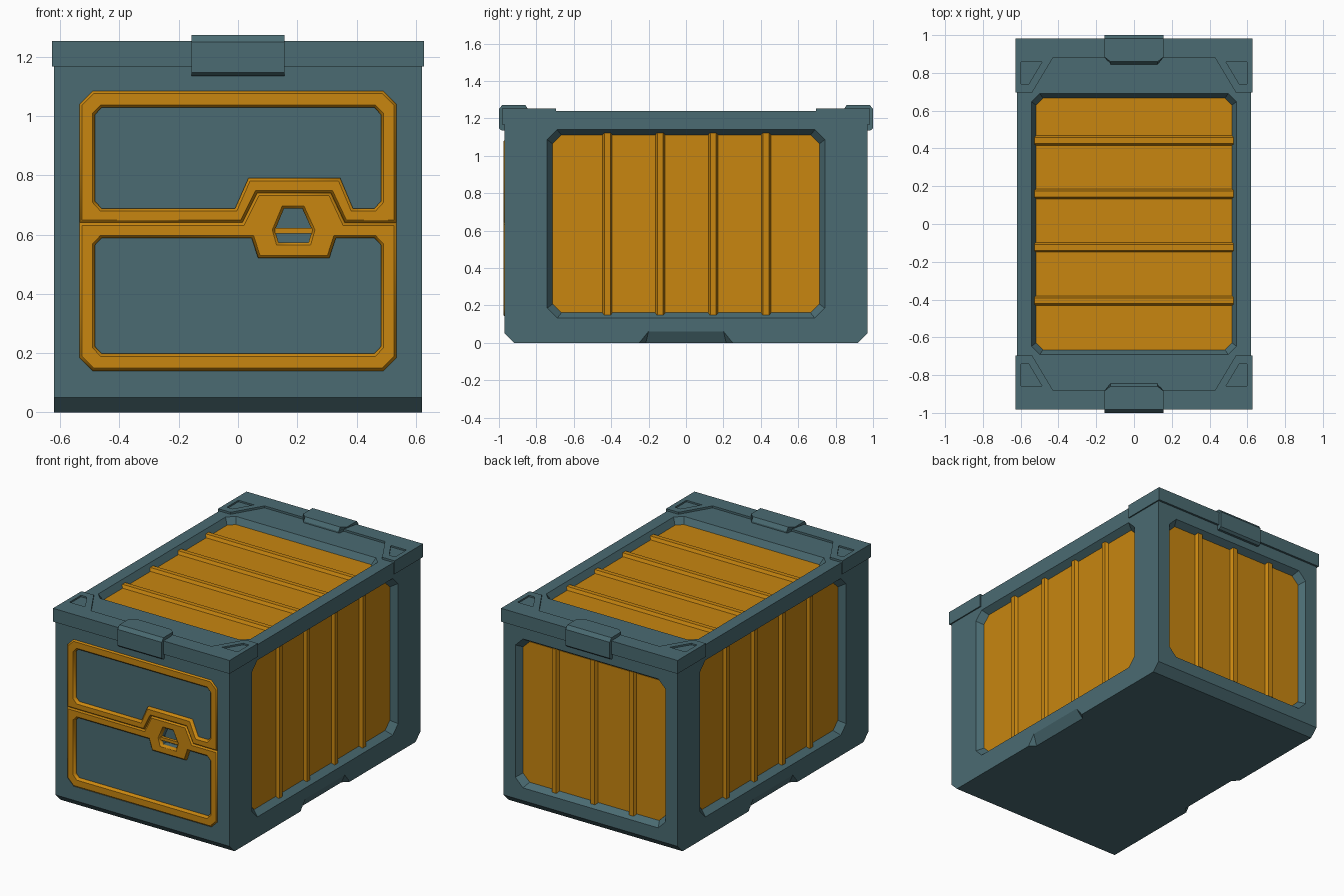
import bpy, bmesh, math

if "Cube" in bpy.data.objects:
    bpy.data.objects.remove(bpy.data.objects["Cube"])


def material(name, rgb):
    m = bpy.data.materials.new(name)
    m.diffuse_color = (*rgb, 1)
    m.use_nodes = True
    m.node_tree.nodes["Principled BSDF"].inputs["Base Color"].default_value = m.diffuse_color
    return m


TEAL = material("slate teal", (0.069, 0.147, 0.168))
ORANGE = material("amber orange", (0.578, 0.238, 0.005))
W, L, H = 0.62, 0.97, 1.24      # body half width, half length, height


def finish(name, bm, mat):
    bmesh.ops.recalc_face_normals(bm, faces=bm.faces[:])
    me = bpy.data.meshes.new(name)
    bm.to_mesh(me)
    bm.free()
    me.materials.append(mat)
    ob = bpy.data.objects.new(name, me)
    bpy.context.collection.objects.link(ob)
    return ob


def loft(name, a, b, mat):
    """Solid between two rings with equal point counts."""
    bm = bmesh.new()
    va, vb = [bm.verts.new(p) for p in a], [bm.verts.new(p) for p in b]
    bm.faces.new(va)
    bm.faces.new(vb)
    n = len(va)
    for i in range(n):
        j = (i + 1) % n
        bm.faces.new((va[i], va[j], vb[j], vb[i]))
    return finish(name, bm, mat)


def hull(name, pts, mat):
    bm = bmesh.new()
    for p in pts:
        bm.verts.new(p)
    r = bmesh.ops.convex_hull(bm, input=bm.verts[:])
    junk = {v for v in r["geom_interior"] if isinstance(v, bmesh.types.BMVert)}
    bmesh.ops.delete(bm, geom=list(junk), context='VERTS')
    return finish(name, bm, mat)


def baked(ob):
    dg = bpy.context.evaluated_depsgraph_get()
    return bpy.data.meshes.new_from_object(ob.evaluated_get(dg))


def cut(ob, cutters):
    for c in cutters:
        c.hide_render = True
        m = ob.modifiers.new("cut", 'BOOLEAN')
        m.operation, m.solver, m.object = 'DIFFERENCE', 'EXACT', c
    me = baked(ob)
    ob.modifiers.clear()
    ob.data = me
    for c in cutters:
        bpy.data.objects.remove(c)


def octagon(u0, u1, v0, v1, c):
    return [(u0 + c, v0), (u1 - c, v0), (u1, v0 + c), (u1, v1 - c),
            (u1 - c, v1), (u0 + c, v1), (u0, v1 - c), (u0, v0 + c)]


# Mapping from (u, v, depth) to each side of the box
SIDES = {
    "right": lambda u, v, d: (W - d, u, v),
    "left": lambda u, v, d: (d - W, u, v),
    "back": lambda u, v, d: (u, L - d, v),
    "front": lambda u, v, d: (u, d - L, v),
    "top": lambda u, v, d: (u, v, H - d),
}


def ring(side, pts, d):
    return [SIDES[side](u, v, d) for u, v in pts]


# Body with chamfered bottom ends
prof = [(-L + .05, 0), (L - .05, 0), (L, .05), (L, H), (-L, H), (-L, .05)]
body = loft("crate_body", [(-W, *p) for p in prof], [(W, *p) for p in prof], TEAL)
cutters = []

# Recessed ribbed panels: side, opening, corner, slope, rib centres, rib across u
DEPTH = 0.042
side_ribs = [-.42, -.138, .145, .428]
panels = [
    ("right", (-.742, .742, .132, 1.14), .055, .029, side_ribs, False),
    ("left", (-.742, .742, .132, 1.14), .055, .029, side_ribs, False),
    ("back", (-.535, .535, .132, 1.09), .055, .027, [-.275, 0, .275], False),
    ("top", (-.542, .542, -.69, .69), .045, .024, [-.407, -.124, .159, .442], True),
]
for side, (u0, u1, v0, v1), c, s, ribs, across in panels:
    k = .01 / DEPTH * s
    outer = octagon(u0 - k, u1 + k, v0 - k, v1 + k, c)
    inner = octagon(u0 + s, u1 - s, v0 + s, v1 - s, c - .008)
    cutters.append(loft("cutter", ring(side, outer, -.01), ring(side, inner, DEPTH), TEAL))
    loft(side + "_panel", ring(side, inner, DEPTH - .003),
         ring(side, inner, DEPTH + .004), ORANGE)
    a, b = (u0, u1) if across else (v0, v1)
    a, b = a + s * .6, b - s * .6
    for i, r in enumerate(ribs):
        sec = [(-.027, DEPTH), (-.015, .02), (.015, .02), (.027, DEPTH)]
        ends = []
        for e in (a, b):
            ends.append([SIDES[side](*((e, r + t) if across else (r + t, e)), d)
                         for t, d in sec])
        loft(f"{side}_rib_{i + 1}", ends[0], ends[1], ORANGE)

# Door recess and handle pocket in the front
door = octagon(-.535, .535, .14, 1.085, .045)
hole = [(.155, .687), (.217, .687), (.25, .615), (.238, .573), (.137, .573), (.125, .615)]
cutters.append(loft("cutter", ring("front", door, -.02), ring("front", door, .015), TEAL))
cutters.append(loft("cutter", ring("front", hole, -.02), ring("front", hole, .05), TEAL))

# Finger notches under both long sides
for s in (-1, 1):
    pts = []
    for e in (-1, 1):
        for x, y, z in [(.7, .25, 0), (.7, .2, .062), (W, .2, .062), (W, .25, 0),
                        (.585, .215, 0), (.7, .25, -.05), (.585, .215, -.05)]:
            pts.append((s * x, e * y, z))
    cutters.append(hull("cutter", pts, TEAL))
cut(body, cutters)


# Door frames: filled outlines with holes and a chamfered edge
def frame(name, loops, bevel=.009):
    cu = bpy.data.curves.new(name, 'CURVE')
    cu.dimensions, cu.fill_mode = '2D', 'BOTH'
    cu.extrude, cu.bevel_depth, cu.bevel_resolution = .011, bevel, 0
    cu.offset = -bevel
    for pts in loops:
        sp = cu.splines.new('POLY')
        sp.points.add(len(pts) - 1)
        for p, (x, y) in zip(sp.points, pts):
            p.co = (x, y, 0, 1)
        sp.use_cyclic_u = True
    tmp = bpy.data.objects.new(name + "_outline", cu)
    bpy.context.collection.objects.link(tmp)
    bpy.context.view_layer.update()
    me = baked(tmp)
    bpy.data.objects.remove(tmp)
    me.materials.clear()
    me.materials.append(ORANGE)
    ob = bpy.data.objects.new(name, me)
    ob.rotation_euler = (math.pi / 2, 0, 0)
    ob.location = (0, -.957, 0)
    bpy.context.collection.objects.link(ob)


seam = [(-.535, .64), (.015, .64), (.065, .74), (.313, .74), (.36, .64), (.535, .64)]
upper_pane = [(-.46, .688), (-.01, .688), (.035, .79), (.345, .79), (.388, .688), (.46, .688),
              (.482, .712), (.482, 1.005), (.46, 1.028), (-.46, 1.028), (-.482, 1.005),
              (-.482, .712)]
lower_pane = [(-.46, .198), (.46, .198), (.482, .222), (.482, .565), (.46, .588), (.33, .588),
              (.308, .52), (.068, .52), (.046, .588), (-.46, .588), (-.482, .565), (-.482, .222)]
frame("upper_door_frame", [seam + [(.535, 1.04), (.49, 1.085), (-.49, 1.085), (-.535, 1.04)],
                           upper_pane])
frame("lower_door_frame", [seam + [(.535, .185), (.49, .14), (-.49, .14), (-.535, .185)],
                           lower_pane, hole])

# Handle bar across the pocket
bar = [(.124, .603), (.251, .603), (.251, .622), (.124, .622)]
loft("handle_bar", ring("front", bar, 0), ring("front", bar, .02), ORANGE)

# End caps and latches, front and back
for s, end in ((-1, "front"), (1, "back")):
    half = [(.628, .983), (.628, .695), (.54, .695), (.428, .882)]
    outline = half + [(-x, y) for x, y in reversed(half)]
    cap = loft(end + "_end_cap", [(x, s * y, 1.167) for x, y in outline],
               [(x, s * y, 1.253) for x, y in outline], TEAL)
    pockets = []
    for e in (-1, 1):
        q = [(.598, .858), (.487, .858), (.557, .742), (.598, .742)]
        pockets.append(loft("cutter", [(e * x, s * y, 1.243) for x, y in q],
                            [(e * x, s * y, 1.3) for x, y in q], TEAL))
    cut(cap, pockets)

    # Latch: side profile, narrowing at its inner end
    lp = [(.95, 1.135), (.985, 1.135), (1, 1.147), (1, 1.25), (.982, 1.273), (.885, 1.273),
          (.86, 1.273), (.845, 1.25), (.845, 1.2), (.885, 1.2), (.95, 1.2)]
    rings = [[(e * (.125 if y < .87 else .157), s * y, z) for y, z in lp] for e in (-1, 1)]
    loft(end + "_latch", rings[0], rings[1], TEAL)
